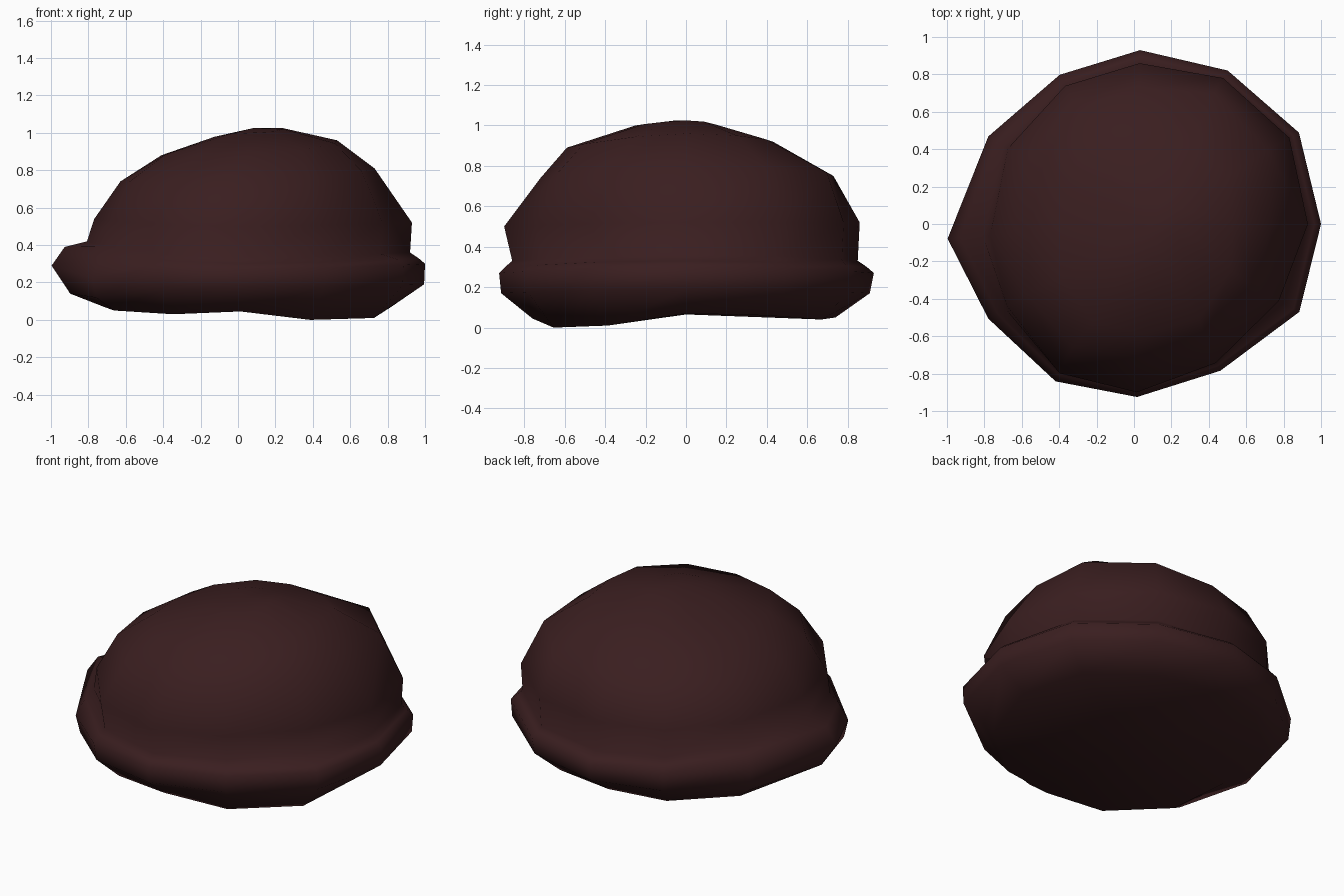
import bpy
import bmesh
from math import cos, sin, radians

cube = bpy.data.objects.get("Cube")
if cube:
    bpy.data.objects.remove(cube, do_unlink=True)

# Slightly uneven spacing round the hat, from its left side to its back
ANGLES = [0, 29, 58.6, 88, 116.5, 149, 184.5, 213, 243.5, 271, 300.5, 332]
SEGMENTS = len(ANGLES)

maroon = bpy.data.materials.new("dark maroon felt")
maroon.use_nodes = True
colour = (0.042, 0.013, 0.014, 1)
maroon.diffuse_color = colour
shader = next(n for n in maroon.node_tree.nodes if n.type == 'BSDF_PRINCIPLED')
shader.inputs["Base Color"].default_value = colour
shader.inputs["Roughness"].default_value = 0.9


def ring_points(stations, wobble, shift=0):
    """Blend (radius, height) at +x, +y, -x, -y into one ring."""
    points = []
    for degrees, w in zip(ANGLES, wobble):
        c, s = cos(radians(degrees)), sin(radians(degrees))
        side = stations[0] if c > 0 else stations[2]
        end = stations[1] if s > 0 else stations[3]
        r = (side[0] * c * c + end[0] * s * s) * w
        z = side[1] * c * c + end[1] * s * s
        points.append([r * c + shift, r * s, z])
    return points


def loft(name, rings, start, tip):
    """Skin a stack of rings, closing both ends to a centre point."""
    bm = bmesh.new()
    loops = [[bm.verts.new(p) for p in ring] for ring in rings]
    for low, high in zip(loops, loops[1:]):
        for i in range(SEGMENTS):
            j = (i + 1) % SEGMENTS
            bm.faces.new((low[i], low[j], high[j], high[i]))
    for centre, loop in ((start, loops[0]), (tip, loops[-1])):
        v = bm.verts.new(centre)
        for i in range(SEGMENTS):
            bm.faces.new((loop[i], loop[(i + 1) % SEGMENTS], v))
    bmesh.ops.recalc_face_normals(bm, faces=bm.faces)
    mesh = bpy.data.meshes.new(name)
    bm.to_mesh(mesh)
    bm.free()
    mesh.materials.append(maroon)
    for p in mesh.polygons:
        p.use_smooth = True
    obj = bpy.data.objects.new(name, mesh)
    bpy.context.collection.objects.link(obj)


# Lopsided underside
sole_wobble = [1, 1.03, 1.03, 1, 1.02, 1.05, 1, 1.08, 1.03, 1, .98, 1.02]
sole_heights = [.07, .06, .04, .05, .045, .055, .07, .05, .03, .045, 0, .01]
sole = ring_points([(.82, 0), (.74, 0), (.72, 0), (.76, 0)], sole_wobble)
for point, height in zip(sole, sole_heights):
    point[2] = height

# Rolled brim, drooping at one corner
under_wobble = [1, 1.025, 1.013, 1, .96, .99, 1, 1, 1.01, 1, .97, 1.02]
brim_wobble = [1, 1.025, 1.013, 1, .944, .926, 1, .95, 1, 1, .964, 1.018]
under = ring_points([(.995, .19), (.91, .17), (.9, .14), (.915, .17)],
                    under_wobble)
edge = ring_points([(1, .3), (.93, .27), (1, .29), (.925, .27)], brim_wobble)
lip = ring_points([(.965, .33), (.895, .3), (.93, .39), (.895, .3)],
                  brim_wobble)
for ring, drop in ((under, .03), (edge, .06), (lip, .03)):
    ring[7][2] -= drop

# Groove and lower wall of the crown
wall_wobble = [1, 1.04, 1.04, 1, .98, .99, 1, 1, 1.02, 1, .95, .95]
groove = ring_points([(.92, .36), (.85, .33), (.81, .42), (.86, .33)],
                     wall_wobble)
wall = ring_points([(.93, .52), (.86, .52), (.77, .54), (.9, .5)],
                   wall_wobble)

# Domed top, leaning towards its left
shoulder_wobble = [1, 1.12, 1.12, 1, .99, .99, 1, 1.05, 1.05, 1, 1.03, 1.03]
dome_wobble = [1, 1.1, 1.05, 1, .97, .97, 1, 1.05, 1.05, 1, 1.05, 1.05]
shoulder = ring_points([(.73, .81), (.73, .75), (.63, .74), (.72, .74)],
                       shoulder_wobble)
dome = ring_points([(.48, .96), (.43, .92), (.46, .88), (.59, .89)],
                   dome_wobble, .05)
cap = ring_points([(.17, 1.025), (.15, 1), (.21, .97), (.25, 1)],
                  dome_wobble, .07)

loft("felt_hat",
     [sole, under, edge, lip, groove, wall, shoulder, dome, cap],
     start=(0, 0, .065), tip=(.08, -.05, 1.025))
